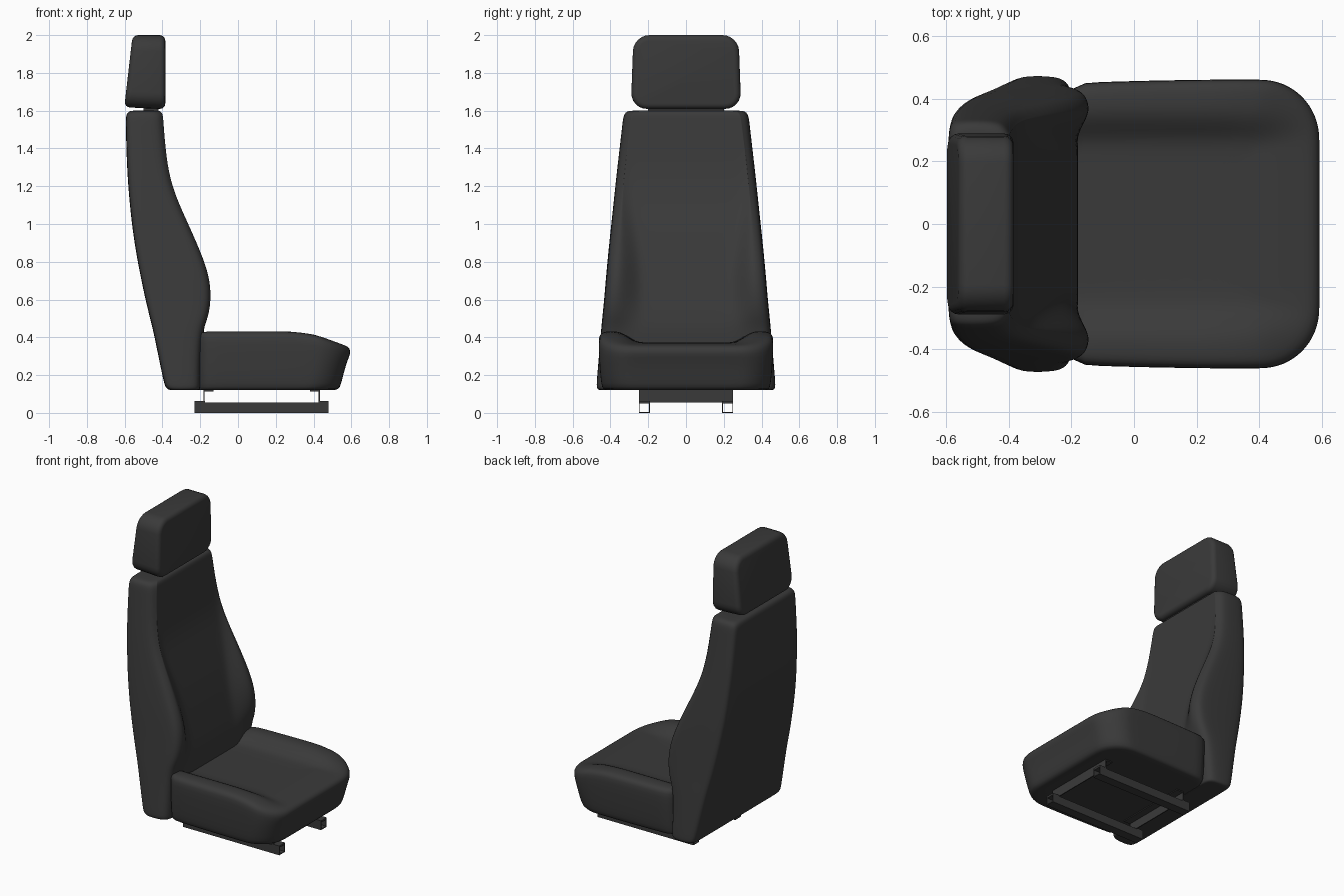
import bpy, bmesh, math
from mathutils import Vector

old = bpy.data.objects.get("Cube")
if old:
    bpy.data.objects.remove(old, do_unlink=True)

mat = bpy.data.materials.new("charcoal fabric")
mat.use_nodes = True
colour = (0.042, 0.042, 0.042, 1)
mat.diffuse_color = colour
mat.node_tree.nodes["Principled BSDF"].inputs["Base Color"].default_value = colour


def finish(name, bm, smooth=True, subdiv=0):
    bmesh.ops.recalc_face_normals(bm, faces=bm.faces)
    mesh = bpy.data.meshes.new(name)
    bm.to_mesh(mesh)
    bm.free()
    mesh.materials.append(mat)
    ob = bpy.data.objects.new(name, mesh)
    bpy.context.collection.objects.link(ob)
    if smooth:
        mesh.shade_smooth()
        if not subdiv:
            mesh.set_sharp_from_angle(angle=math.radians(40))
    if subdiv:
        mod = ob.modifiers.new("rounding", "SUBSURF")
        mod.levels = mod.render_levels = subdiv
    return ob


def loft(name, rings, subdiv):
    """Skin closed rings of equal length and cap both ends."""
    bm = bmesh.new()
    loops = [[bm.verts.new(p) for p in ring] for ring in rings]
    n = len(loops[0])
    for a, b in zip(loops, loops[1:]):
        for i in range(n):
            j = (i + 1) % n
            bm.faces.new((a[i], a[j], b[j], b[i]))
    bm.faces.new(loops[0])
    bm.faces.new(loops[-1])
    return finish(name, bm, subdiv=subdiv)


def box(name, lo, hi):
    bm = bmesh.new()
    bmesh.ops.create_cube(bm, size=1)
    for v in bm.verts:
        v.co = [l + (c + 0.5) * (h - l) for c, l, h in zip(v.co, lo, hi)]
    return finish(name, bm, smooth=False)


def step(t):
    t = max(0, min(1, t))
    return t * t * (3 - 2 * t)


# Backrest: height, back x, bolster x, centre panel x, half width, bolster inner y
sections = [
    (0.12, -0.33, -0.23, -0.23, 0.43, 0.24),
    (0.12, -0.365, -0.205, -0.205, 0.465, 0.26),
    (0.135, -0.385, -0.2, -0.2, 0.475, 0.26),
    (0.18, -0.397, -0.2, -0.19, 0.472, 0.26),
    (0.42, -0.445, -0.195, -0.175, 0.452, 0.26),
    (0.5, -0.465, -0.158, -0.185, 0.444, 0.25),
    (0.6, -0.49, -0.14, -0.205, 0.434, 0.25),
    (0.72, -0.515, -0.149, -0.23, 0.424, 0.25),
    (0.85, -0.54, -0.195, -0.26, 0.412, 0.26),
    (1.0, -0.562, -0.262, -0.3, 0.396, 0.28),
    (1.15, -0.577, -0.332, -0.345, 0.38, 0.3),
    (1.3, -0.588, -0.375, -0.377, 0.364, 0.29),
    (1.52, -0.594, -0.394, -0.394, 0.338, 0.26),
    (1.58, -0.594, -0.397, -0.397, 0.332, 0.25),
    (1.6, -0.575, -0.41, -0.41, 0.31, 0.23),
    (1.6, -0.54, -0.44, -0.44, 0.27, 0.2),
]
rings = []
for z, xb, xf, xc, w, yi in sections:
    half = [(xb, w - 0.12), (xb, w - 0.025), (xb + 0.02, w), (xf - 0.07, w),
            (xf - 0.02, w - 0.01), (xf, w - 0.045), (xf, (yi + w) / 2),
            (xc, yi), (xc, yi - 0.05)]
    outline = [(xb, 0)] + half + [(xc, 0)] + [(x, -y) for x, y in reversed(half)]
    rings.append([(x, y, z) for x, y in outline])
loft("backrest", rings, 2)


# Seat cushion: rounded plan outline, dished top with raised sides
def plan(front, width, radius):
    pts = []
    back = -0.21
    for k in range(9):
        a = math.radians(90 - 90 * k / 8)
        pts.append((front - radius + radius * math.cos(a),
                    width - radius + radius * math.sin(a)))
    side = [(back + (front - radius - back) * t / 6, width - 0.012 * (1 - t / 6) ** 2)
            for t in range(6)]
    half = side + pts
    centre = [(front, pts[-1][1] * t / 3) for t in (2, 1, 0, -1, -2)]
    rear = [(back, width * t / 4) for t in (-3, -2, -1, 0, 1, 2, 3)]
    return half + centre + [(x, -y) for x, y in reversed(half)] + rear


def top(x, y):
    raised = 0.06 * step((abs(y) - 0.25) / 0.11) * (1 - step((x - 0.28) / 0.34))
    return 0.372 + raised - 0.012 * step((x - 0.4) / 0.2)


rings = []
for front, w, z in [(0.46, 0.38, 0.12), (0.52, 0.43, 0.12), (0.54, 0.445, 0.132),
                    (0.552, 0.452, 0.18), (0.575, 0.459, 0.27)]:
    rings.append([(x, y, z) for x, y in plan(front, w, 0.17)])
for inset, drop in [(0, 0.045), (0.006, 0.018), (0.025, 0.003), (0.06, 0),
                    (0.1, 0), (0.14, 0), (0.18, 0), (0.22, 0), (0.3, 0)]:
    rings.append([(x, y, top(x, y) - drop)
                  for x, y in plan(0.597 - inset, 0.464 - inset, max(0.19 - inset * 0.7, 0.05))])
loft("seat_cushion", rings, 1)

# Headrest: tapered block with large face corners and softened edges
bm = bmesh.new()
bmesh.ops.create_cube(bm, size=2)
for v in bm.verts:
    x, y, z = v.co
    up = z > 0
    back_x = -0.558 if up else -0.602
    v.co = (-0.385 if x > 0 else back_x, y * (0.278 if up else 0.292),
            2.0 if up else (1.608 if x > 0 else 1.618))
along = [e for e in bm.edges
         if abs((e.verts[0].co - e.verts[1].co).normalized().x) > 0.9]
bmesh.ops.bevel(bm, geom=along, offset=0.085, segments=6, profile=0.5, affect='EDGES')
rims = [e for e in bm.edges if e.calc_face_angle(0) > 0.8]
bmesh.ops.bevel(bm, geom=rims, offset=0.03, segments=4, profile=0.5, affect='EDGES')
finish("headrest", bm)
box("headrest_neck", (-0.5, -0.2, 1.58), (-0.42, 0.2, 1.63))

# Slide rails: thin hollow channels on each side
T = 0.005
for side, name in ((1, "left"), (-1, "right")):
    y0, y1 = sorted((side * 0.19, side * 0.25))
    x0, x1 = -0.23, 0.48
    box(name + "_rail_base", (x0, y0, 0), (x1, y1, T))
    box(name + "_rail_top", (x0, y0, 0.05), (x1, y1, 0.056))
    box(name + "_rail_wall_a", (x0, y0, T), (x1, y0 + T, 0.05))
    box(name + "_rail_wall_b", (x0, y1 - T, T), (x1, y1, 0.05))
    # Flanges bolting the cross plates to the rail
    box(name + "_rear_foot", (x0, y0, 0.056), (-0.175, y1, 0.062))
    box(name + "_front_foot", (0.43, y0, 0.056), (x1, y1, 0.062))

# Cross plates between rails and cushion
for name, x, d in (("rear", -0.18, 0.05), ("front", 0.43, -0.05)):
    box(name + "_cross_plate", (x - 0.003, -0.25, 0.056), (x + 0.003, 0.25, 0.122))
    a, b = sorted((x, x + d))
    box(name + "_cross_flange", (a, -0.25, 0.114), (b, 0.25, 0.122))
